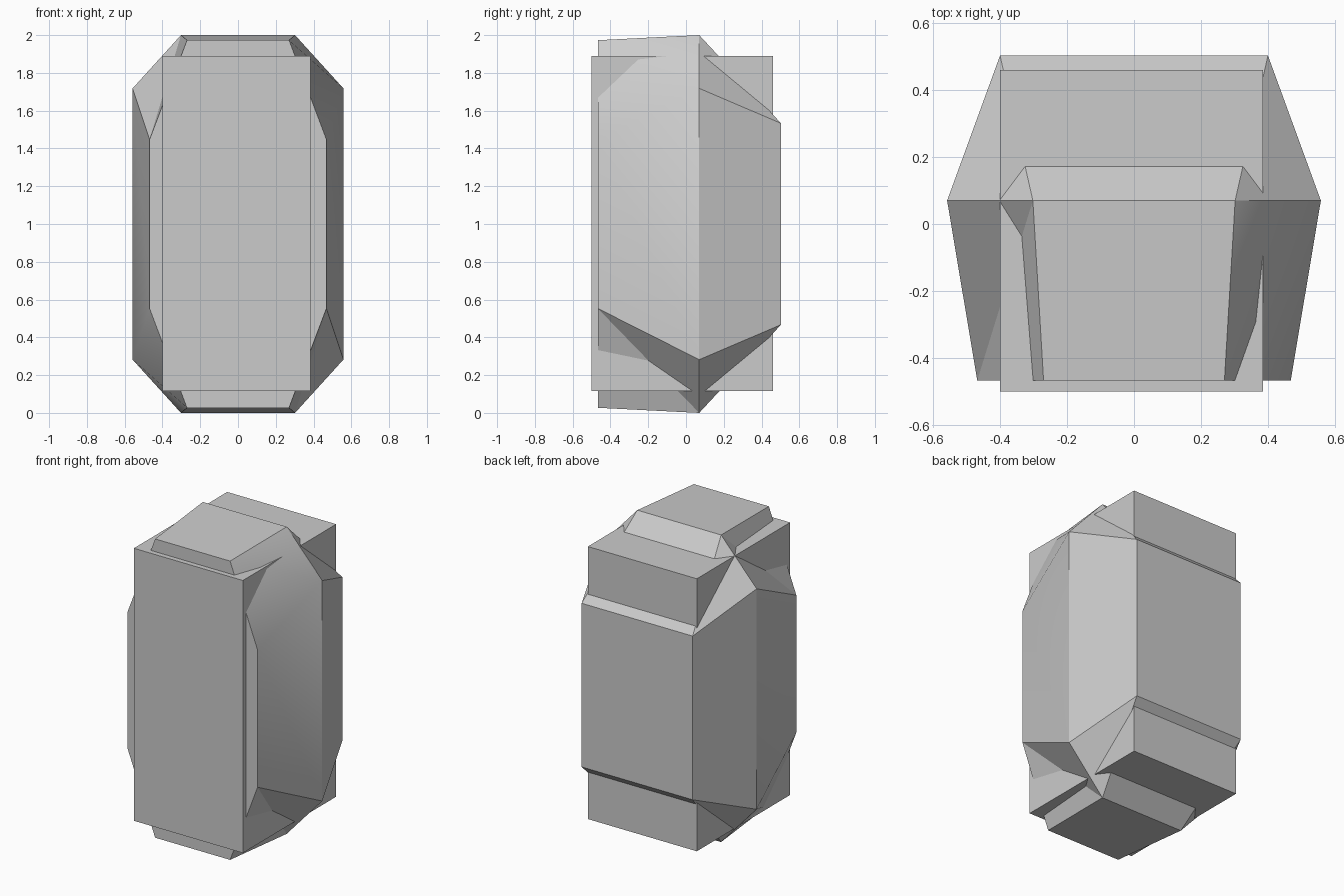
import bpy, bmesh, math

if "Cube" in bpy.data.objects:
    bpy.data.objects.remove(bpy.data.objects["Cube"])


def finish(name, bm):
    bmesh.ops.recalc_face_normals(bm, faces=bm.faces)
    mesh = bpy.data.meshes.new(name)
    bm.to_mesh(mesh)
    bm.free()
    obj = bpy.data.objects.new(name, mesh)
    bpy.context.collection.objects.link(obj)
    return obj


def octagon(bm, y, half_top, half_side, z_mid, h_side, h_top):
    # Clockwise ring seen from the front, symmetric about x = 0 and z = z_mid
    quarter = [(half_top, h_top), (half_side, h_side)]
    right = quarter + [(x, -z) for x, z in reversed(quarter)]
    ring = right + [(-x, -z) for x, z in right]
    return [bm.verts.new((x, y, z_mid + z)) for x, z in ring]


# Inner box
bm = bmesh.new()
bmesh.ops.create_cube(bm, size=1)
for v in bm.verts:
    v.co.x = 0.385 if v.co.x > 0 else -0.40
    v.co.y = 0.46 if v.co.y > 0 else -0.50
    v.co.z = 1.89 if v.co.z > 0 else 0.115
finish("inner_box", bm)

# Faceted shell: small front ring, wide middle ring, rectangular back
bm = bmesh.new()
front = octagon(bm, -0.467, 0.27, 0.468, 1.0, 0.447, 0.973)
middle = octagon(bm, 0.07, 0.302, 0.558, 1.0, 0.718, 1.0)
back = octagon(bm, 0.503, 0.40, 0.40, 1.0, 0.533, 0.533)
for i in range(8):
    j = (i + 1) % 8
    bm.faces.new((front[i], middle[i], middle[j]))
    bm.faces.new((front[i], middle[j], front[j]))
    bm.faces.new((middle[i], back[i], back[j], middle[j]))
bm.faces.new(front)
bm.faces.new(back)
bmesh.ops.remove_doubles(bm, verts=bm.verts, dist=0.0005)
shell = finish("outer_shell", bm)

# Soft shading across the shallow facets
bpy.context.view_layer.objects.active = shell
shell.select_set(True)
bpy.ops.object.shade_smooth_by_angle(angle=math.radians(29))
